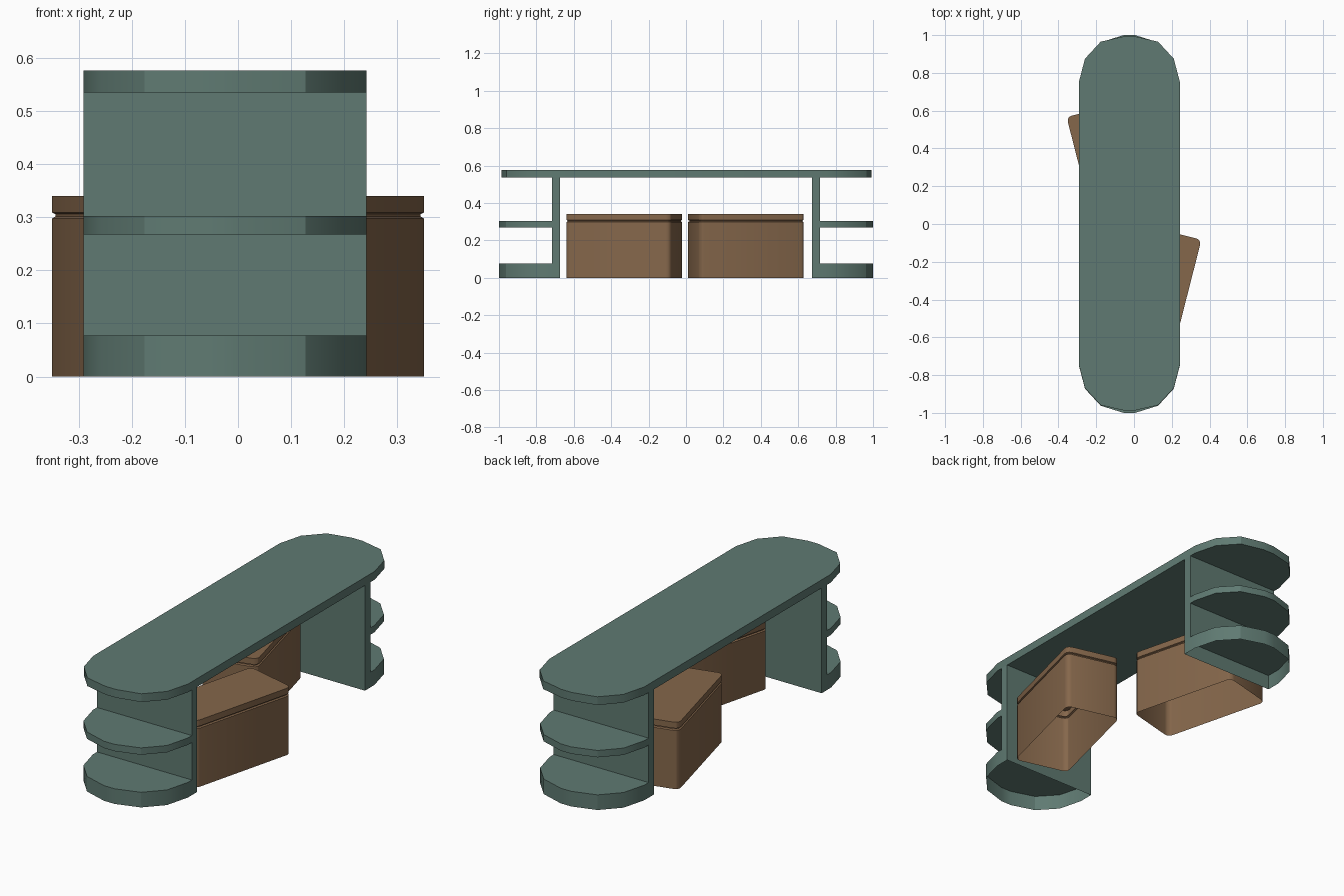
import bpy, bmesh, math
from mathutils import Matrix, Vector

cube = bpy.data.objects.get("Cube")
if cube:
    bpy.data.objects.remove(cube, do_unlink=True)


def material(name, rgb):
    m = bpy.data.materials.new(name)
    m.use_nodes = True
    m.diffuse_color = (*rgb, 1)
    bsdf = m.node_tree.nodes["Principled BSDF"]
    bsdf.inputs["Base Color"].default_value = (*rgb, 1)
    bsdf.inputs["Roughness"].default_value = 0.8
    return m


GREEN = material("muted_green", (0.115, 0.195, 0.168))
BROWN = material("warm_brown", (0.235, 0.135, 0.07))

CX = -0.0245     # table centre line
HALF_W = 0.267   # half of the table width


def loft(name, rings, mat, cap_bottom=True):
    """Skin a stack of equal-length rings, cap the top and optionally the bottom."""
    bm = bmesh.new()
    loops = [[bm.verts.new(p) for p in ring] for ring in rings]
    n = len(loops[0])
    for low, high in zip(loops, loops[1:]):
        for i in range(n):
            j = (i + 1) % n
            bm.faces.new((low[i], low[j], high[j], high[i]))
    bm.faces.new(loops[-1])
    if cap_bottom:
        bm.faces.new(loops[0][::-1])
    me = bpy.data.meshes.new(name)
    bm.to_mesh(me)
    bm.free()
    ob = bpy.data.objects.new(name, me)
    bpy.context.collection.objects.link(ob)
    me.materials.append(mat)
    bpy.ops.object.select_all(action='DESELECT')
    ob.select_set(True)
    bpy.context.view_layer.objects.active = ob
    bpy.ops.object.shade_smooth_by_angle(angle=math.radians(30))


def slab(name, outline, z0, z1, cap_bottom=True):
    rings = [[(x + CX, y, z) for x, y in outline] for z in (z0, z1)]
    loft(name, rings, GREEN, cap_bottom)


# Faceted half-round end, running from the +x side to the -x side
half_end = [(HALF_W, 0.75), (0.235, 0.872), (0.152, 0.962), (0.03, 1.0)]
end_curve = half_end + [(-x, y) for x, y in reversed(half_end)]


def turned(points):
    return [(-x, -y) for x, y in points]


# Table top: both rounded ends joined
top_end = [(x, min(y, 0.99)) for x, y in end_curve]
slab("table_top", [(x, y + 0.003) for x, y in top_end + turned(top_end)], 0.535, 0.577)


# Hollow plinths open underneath, upright panels and rounded end shelves
def rounded_shelf(inner_y):
    return [(-HALF_W, inner_y), (HALF_W, inner_y)] + end_curve


panel = [(-HALF_W, 0.674), (HALF_W, 0.674), (HALF_W, 0.717), (-HALF_W, 0.717)]
for side, place in (("back", list), ("front", turned)):
    slab(side + "_plinth", place(rounded_shelf(0.674)), 0, 0.077, cap_bottom=False)
    slab(side + "_panel", place(panel), 0.077, 0.535)
    slab(side + "_middle_shelf", place(rounded_shelf(0.717)), 0.268, 0.303)


def rounded_rect(hw, hl, r, segments=3):
    pts = []
    for k, (sx, sy) in enumerate(((1, 1), (-1, 1), (-1, -1), (1, -1))):
        for i in range(segments + 1):
            a = math.pi / 2 * (k + i / segments)
            pts.append((sx * (hw - r) + r * math.cos(a), sy * (hl - r) + r * math.sin(a)))
    return pts


# Hollow stools, open underneath, with a groove below the lid
stool_profile = [(0, 0), (0, 0.298), (0.007, 0.302), (0.007, 0.306), (0, 0.309), (0, 0.34)]
for name, spot, angle in (("front_stool", (0.149, -0.33, 0), -14.3),
                          ("back_stool", (-0.149, 0.32, 0), 14.3)):
    move = Matrix.Translation(spot) @ Matrix.Rotation(math.radians(angle), 4, 'Z')
    rings = [[move @ Vector((x, y, z))
              for x, y in rounded_rect(0.1405 - d, 0.29 - d, 0.026 - d)]
             for d, z in stool_profile]
    loft(name, rings, BROWN, cap_bottom=False)
